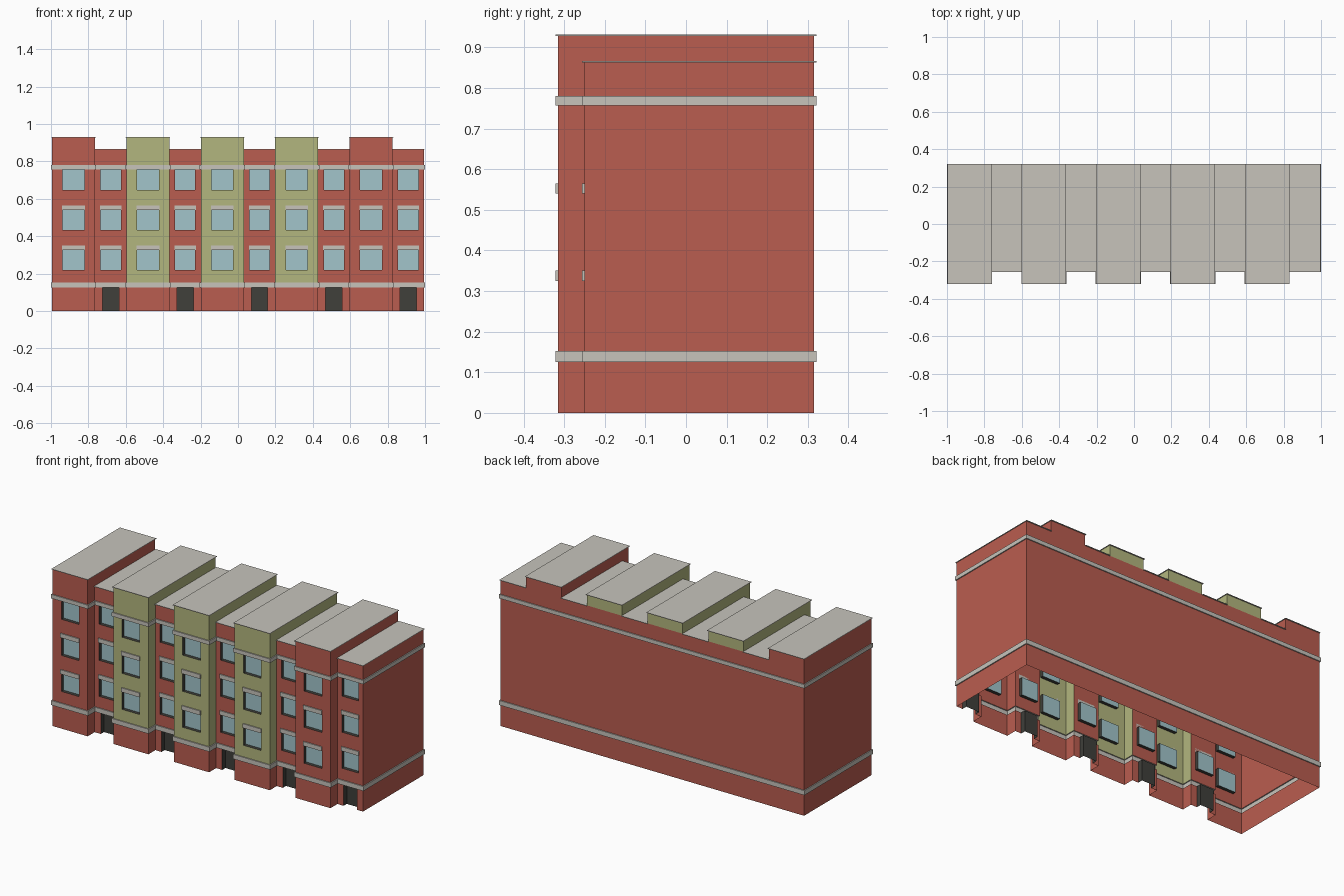
import bpy, bmesh
from mathutils import Vector

if "Cube" in bpy.data.objects:
    bpy.data.objects.remove(bpy.data.objects["Cube"])

COLORS = {
    "red": (0.49, 0.11, 0.08, 1), "olive": (0.45, 0.47, 0.21, 1),
    "stone": (0.57, 0.55, 0.50, 1), "glass": (0.36, 0.56, 0.60, 1),
    "dark": (0.05, 0.05, 0.043, 1),
}
PARTS = {
    "red_walls": "red", "olive_bay_walls": "olive", "stone_bands": "stone",
    "window_lintels": "stone", "roof_slabs": "stone", "window_panes": "glass",
    "opening_reveals": "dark", "doors": "dark",
}
meshes = {name: bmesh.new() for name in PARTS}

LEFT, RIGHT = -0.994, 0.994
FRONT, RECESS, BACK = -0.315, -0.25, 0.315
STEP, BAY = (RIGHT - LEFT) / 5, 0.23
HIGH, LOW = 0.93, 0.865
BANDS = [(0.125, 0.152), (0.757, 0.78)]
WINDOWS = [(0.22, 0.325), (0.433, 0.54), (0.647, 0.757)]
X, Y, Z = Vector((1, 0, 0)), Vector((0, 1, 0)), Vector((0, 0, 1))


def quad(part, pts, out):
    """One flat face, turned towards the direction out."""
    pts = [Vector(p) for p in pts]
    if (pts[1] - pts[0]).cross(pts[2] - pts[1]).dot(out) < 0:
        pts.reverse()
    bm = meshes[part]
    bm.faces.new([bm.verts.new(p) for p in pts])


def wall_x(part, x0, x1, y, z0, z1, out):
    quad(part, [(x0, y, z0), (x1, y, z0), (x1, y, z1), (x0, y, z1)], out)


def wall_y(part, x, y0, y1, z0, z1, out):
    quad(part, [(x, y0, z0), (x, y1, z0), (x, y1, z1), (x, y0, z1)], out)


def flat(part, x0, x1, y0, y1, z, out):
    quad(part, [(x0, y0, z), (x1, y0, z), (x1, y1, z), (x0, y1, z)], out)


def box(part, x0, x1, y0, y1, z0, z1):
    wall_x(part, x0, x1, y0, z0, z1, -Y)
    wall_x(part, x0, x1, y1, z0, z1, Y)
    wall_y(part, x0, y0, y1, z0, z1, -X)
    wall_y(part, x1, y0, y1, z0, z1, X)
    flat(part, x0, x1, y0, y1, z0, -Z)
    flat(part, x0, x1, y0, y1, z1, Z)


def opening(fill, x0, x1, y, z0, z1, depth):
    """Set-back pane or door with its dark reveals."""
    wall_x(fill, x0, x1, y + depth, z0, z1, -Y)
    r = "opening_reveals"
    wall_y(r, x0, y, y + depth, z0, z1, X)
    wall_y(r, x1, y, y + depth, z0, z1, -X)
    flat(r, x0, x1, y, y + depth, z1, -Z)
    if z0 > 0:
        flat(r, x0, x1, y, y + depth, z0, Z)


def pierced(part, x0, x1, y, z0, z1, width, holes):
    """Front wall with one column of openings."""
    a, b = (x0 + x1 - width) / 2, (x0 + x1 + width) / 2
    wall_x(part, x0, a, y, z0, z1, -Y)
    wall_x(part, b, x1, y, z0, z1, -Y)
    z = z0
    for h0, h1 in holes + [(z1, z1)]:
        if h0 - z > 1e-4:
            wall_x(part, a, b, y, z, h0, -Y)
        z = h1
    return a, b


def window_wall(part, x0, x1, y, width):
    a, b = pierced(part, x0, x1, y, BANDS[0][1], BANDS[1][0], width, WINDOWS)
    for h0, h1 in WINDOWS:
        opening("window_panes", a, b, y, h0, h1, 0.02)
    for h0, h1 in WINDOWS[:2]:
        box("window_lintels", a - 0.003, b + 0.003, y - 0.006, y, h1, h1 + 0.025)


def levels(top):
    return [(0, BANDS[0][0]), (BANDS[0][1], BANDS[1][0]), (BANDS[1][1], top)]


# Five repeats of one projecting bay and one recessed entrance bay
for i in range(5):
    x0 = LEFT + i * STEP
    x1, x2 = x0 + BAY, x0 + STEP
    upper = "olive_bay_walls" if 1 <= i <= 3 else "red_walls"

    # projecting bay front, cheeks and raised top
    wall_x("red_walls", x0, x1, FRONT, 0, BANDS[0][0], -Y)
    window_wall(upper, x0, x1, FRONT, 0.116)
    wall_x(upper, x0, x1, FRONT, BANDS[1][1], HIGH, -Y)
    for x, out in ((x0, -X), (x1, X)):
        for k, (z0, z1) in enumerate(levels(LOW)):
            wall_y(upper if k else "red_walls", x, FRONT, RECESS, z0, z1, out)
        wall_y(upper, x, FRONT, BACK, LOW, HIGH, out)
    wall_x(upper, x0, x1, BACK, LOW, HIGH, Y)

    # recessed bay front with door
    a, b = pierced("red_walls", x1, x2, RECESS, 0, BANDS[0][0], 0.087, [(0, BANDS[0][0])])
    opening("doors", a, b, RECESS, 0, BANDS[0][0], 0.03)
    window_wall("red_walls", x1, x2, RECESS, 0.108)
    wall_x("red_walls", x1, x2, RECESS, BANDS[1][1], LOW, -Y)

    # thin roof slabs
    box("roof_slabs", x0 - 0.004, x1 + 0.004, FRONT - 0.006, BACK + 0.006, HIGH - 0.002, HIGH + 0.001)
    end = x2 + 0.004 if i == 4 else x2
    box("roof_slabs", x1, end, RECESS - 0.006, BACK + 0.006, LOW - 0.002, LOW + 0.001)

# Plain end walls and back wall; the underside stays open
for z0, z1 in levels(LOW):
    wall_y("red_walls", LEFT, RECESS, BACK, z0, z1, -X)
    wall_y("red_walls", RIGHT, RECESS, BACK, z0, z1, X)
    wall_x("red_walls", LEFT, RIGHT, BACK, z0, z1, Y)


def outline(o):
    """Stepped plan outline, grown outwards by o."""
    pts = []
    for i in range(5):
        x0 = LEFT + i * STEP
        end = RIGHT + o if i == 4 else x0 + STEP - o
        pts += [(x0 - o, FRONT - o), (x0 + BAY + o, FRONT - o),
                (x0 + BAY + o, RECESS - o), (end, RECESS - o)]
    return pts + [(RIGHT + o, BACK + o), (LEFT - o, BACK + o)]


# Stone bands running round the whole plan
inner, outer = outline(0), outline(0.006)
for z0, z1 in BANDS:
    for k in range(len(outer)):
        n = (k + 1) % len(outer)
        p, q, a, b = outer[k], outer[n], inner[k], inner[n]
        out = Vector((q[1] - p[1], p[0] - q[0], 0))
        quad("stone_bands", [(*p, z0), (*q, z0), (*q, z1), (*p, z1)], out)
        for z, up in ((z0, -Z), (z1, Z)):
            quad("stone_bands", [(*p, z), (*q, z), (*b, z), (*a, z)], up)

# Turn every part into an object with its colour
materials = {}
for name, color in COLORS.items():
    materials[name] = bpy.data.materials.new(name)
    materials[name].diffuse_color = color
for name, bm in meshes.items():
    bmesh.ops.remove_doubles(bm, verts=bm.verts, dist=1e-5)
    mesh = bpy.data.meshes.new(name)
    bm.to_mesh(mesh)
    bm.free()
    mesh.materials.append(materials[PARTS[name]])
    bpy.context.collection.objects.link(bpy.data.objects.new(name, mesh))

for m in bpy.data.materials:
    if m.users and not m.is_grease_pencil:
        m.use_nodes = True
        m.node_tree.nodes["Principled BSDF"].inputs["Base Color"].default_value = m.diffuse_color
